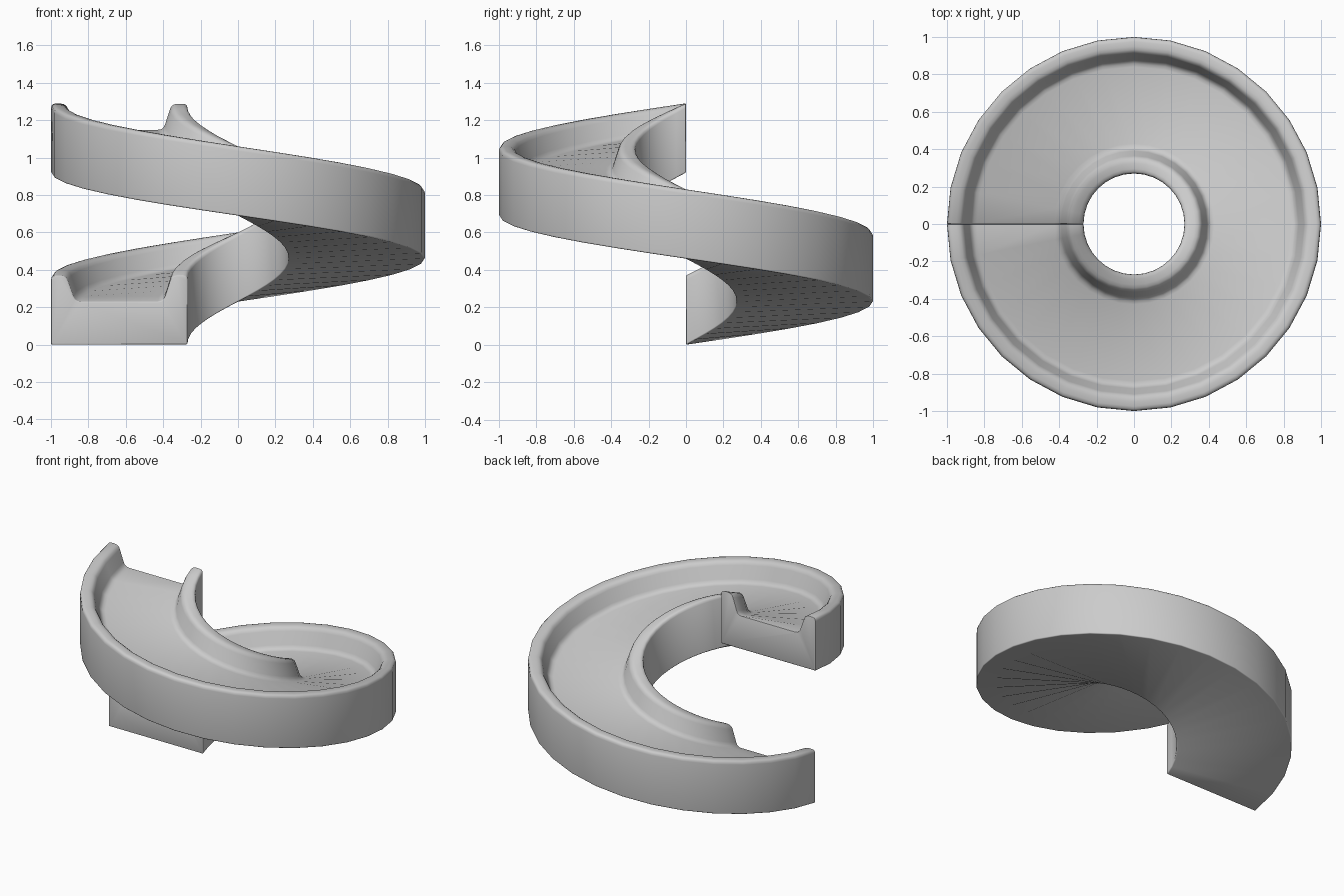
import bpy, bmesh, math
from mathutils import Vector

cube = bpy.data.objects.get("Cube")
if cube:
    bpy.data.objects.remove(cube, do_unlink=True)

STEPS = 32      # segments in the single turn
RISE = 0.92     # height gained over the turn

grey = bpy.data.materials.new("light grey")
grey.use_nodes = True
colour = (0.6, 0.6, 0.6, 1)
grey.diffuse_color = colour
grey.node_tree.nodes["Principled BSDF"].inputs["Base Color"].default_value = colour


def rounded(corners, segments=3):
    """Replace each (radius, height, rounding) corner with a small curve."""
    points = []
    for i, (r, z, size) in enumerate(corners):
        p = Vector((r, z))
        before = Vector(corners[i - 1][:2])
        after = Vector(corners[(i + 1) % len(corners)][:2])
        a = p + (before - p).normalized() * size
        b = p + (after - p).normalized() * size
        for k in range(segments + 1):
            t = k / segments
            points.append(a * (1 - t) ** 2 + p * 2 * t * (1 - t) + b * t * t)
    return points


# Trough cross-section: two rounded side walls above a flat floor
section = rounded([
    (1.00, 0.00, 0.008), (1.00, 0.37, 0.025), (0.92, 0.37, 0.03),
    (0.87, 0.23, 0.03), (0.40, 0.23, 0.03), (0.355, 0.37, 0.03),
    (0.27, 0.37, 0.025), (0.27, 0.00, 0.008)])

# Sweep the section clockwise and upwards around the centre
bm = bmesh.new()
rings = []
for s in range(STEPS + 1):
    t = s / STEPS
    angle = math.pi - math.tau * t
    rings.append([bm.verts.new((p.x * math.cos(angle), p.x * math.sin(angle),
                                p.y + RISE * t)) for p in section])
for low, high in zip(rings, rings[1:]):
    for i in range(len(section)):
        bm.faces.new((low[i - 1], low[i], high[i], high[i - 1]))

# Flat end caps with softened rims
caps = [bm.faces.new(rings[0]), bm.faces.new(rings[-1])]
bmesh.ops.recalc_face_normals(bm, faces=bm.faces[:])
rims = [e for cap in caps for e in cap.edges]
bmesh.ops.bevel(bm, geom=rims, offset=0.006, segments=2, profile=0.5,
                affect='EDGES', clamp_overlap=True)

mesh = bpy.data.meshes.new("spiral_slide")
bm.to_mesh(mesh)
bm.free()
mesh.materials.append(grey)
slide = bpy.data.objects.new("spiral_slide", mesh)
bpy.context.collection.objects.link(slide)

bpy.context.view_layer.objects.active = slide
slide.select_set(True)
bpy.ops.object.shade_smooth_by_angle(angle=math.radians(40))
